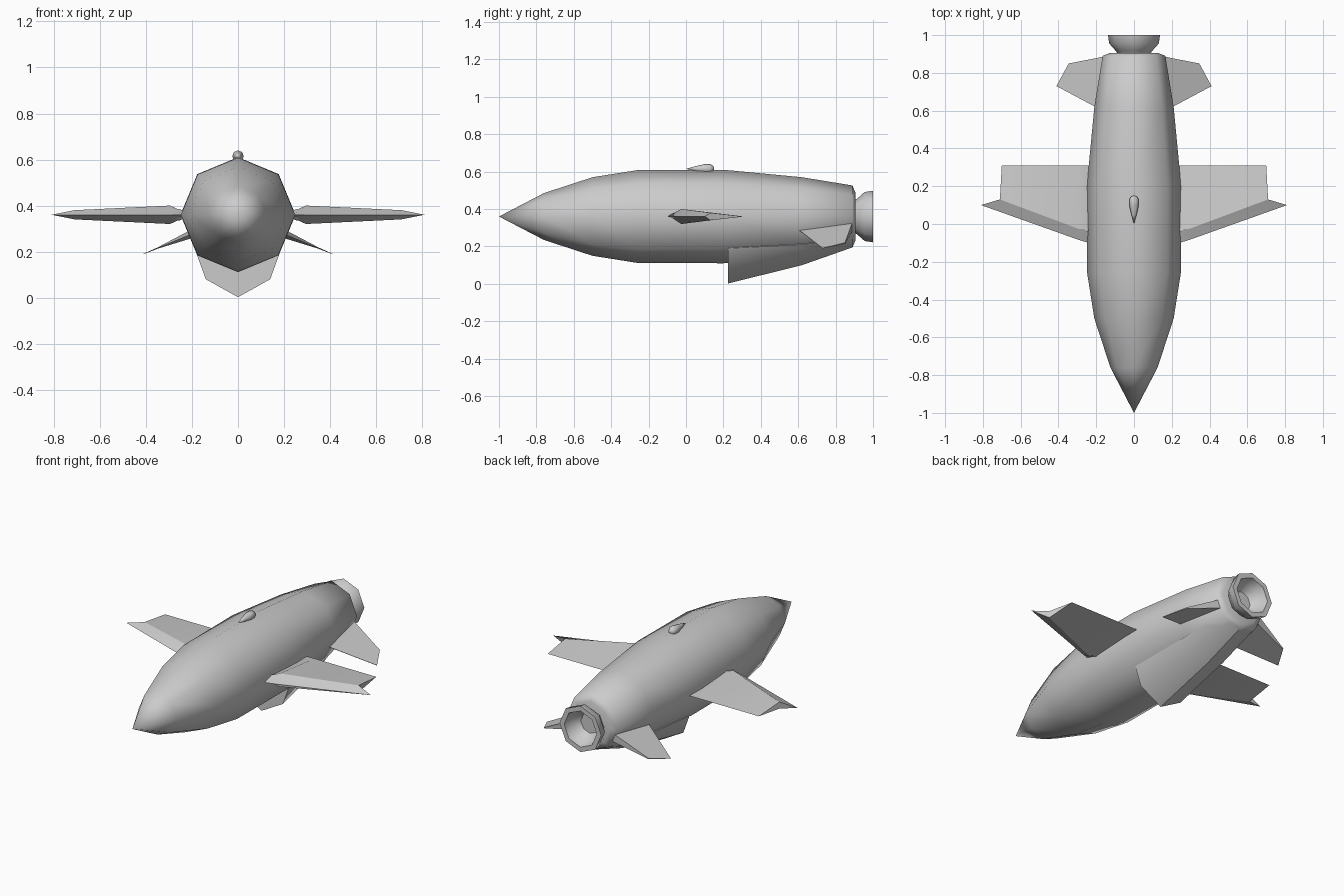
import bpy, bmesh
from math import sin, cos, pi, radians
from mathutils import Vector

cube = bpy.data.objects.get("Cube")
if cube:
    bpy.data.objects.remove(cube, do_unlink=True)

grey = bpy.data.materials.new("plain_grey")
grey.use_nodes = True
grey.diffuse_color = (0.6, 0.6, 0.6, 1)
grey.node_tree.nodes["Principled BSDF"].inputs["Base Color"].default_value = (0.6, 0.6, 0.6, 1)

AXIS_Z = 0.36


def finish(name, bm, angle):
    """Turn a bmesh into a shaded object."""
    bmesh.ops.remove_doubles(bm, verts=bm.verts, dist=0.0002)
    bmesh.ops.recalc_face_normals(bm, faces=bm.faces)
    mesh = bpy.data.meshes.new(name)
    bm.to_mesh(mesh)
    bm.free()
    mesh.materials.append(grey)
    obj = bpy.data.objects.new(name, mesh)
    bpy.context.collection.objects.link(obj)
    bpy.ops.object.select_all(action="DESELECT")
    obj.select_set(True)
    bpy.context.view_layer.objects.active = obj
    bpy.ops.object.shade_smooth_by_angle(angle=radians(angle))
    return obj


def loft(name, rings, angle, closed=True):
    """Skin a list of equal point rings and cap both ends."""
    bm = bmesh.new()
    rows = [[bm.verts.new(p) for p in ring] for ring in rings]
    n = len(rows[0])
    for a, b in zip(rows, rows[1:]):
        for i in range(n):
            j = (i + 1) % n
            bm.faces.new((a[i], a[j], b[j], b[i]))
    if closed:
        bm.faces.new(rows[0])
        bm.faces.new(rows[-1])
    return finish(name, bm, angle)


def lathe(name, profile, z, angle, sides=8, x=0):
    """Revolve (y, radius) points about a lengthwise axis."""
    rings = [[(x + r * sin(2 * pi * i / sides), y, z + r * cos(2 * pi * i / sides))
              for i in range(sides)] for y, r in profile]
    return loft(name, rings, angle, closed=False)


# Fuselage with a pointed nose and a stepped tail
lathe("fuselage", [(-1, 0), (-0.76, 0.125), (-0.5, 0.21), (-0.26, 0.248), (0.2, 0.25),
                   (0.62, 0.21), (0.89, 0.166), (0.905, 0.13), (0.905, 0)], AXIS_Z, 60)

# Hollow engine nozzle
lathe("engine_nozzle", [(0.9, 0.085), (0.92, 0.1), (0.955, 0.131), (1, 0.138), (1, 0.108),
                        (0.95, 0.095), (0.91, 0.06), (0.91, 0)], AXIS_Z, 50)

# Teardrop on the spine
lathe("spine_teardrop", [(0, 0), (0.05, 0.014), (0.1, 0.025), (0.13, 0.025),
                         (0.146, 0.015), (0.15, 0)], 0.615, 60)

for side, label in ((1, "left"), (-1, "right")):
    # Main wing: a diamond section from leading edge to trailing edge
    def section(lead, ridge, trail, thick):
        pts = (lead + (0,), ridge + (thick,), trail + (0,), ridge + (-thick,))
        return [(side * x, y, AXIS_Z + z) for x, y, z in pts]
    loft(label + "_wing", [
        section((0.24, -0.1), (0.24, -0.03), (0.24, 0.31), 0.015),
        section((0.29, -0.085), (0.295, -0.025), (0.29, 0.31), 0.04),
        section((0.81, 0.1), (0.71, 0.13), (0.7, 0.31), 0.02)], 25)

    # Small pivot at the wing root
    lathe(label + "_wing_pivot", [(-0.055, 0), (-0.045, 0.018), (-0.03, 0.025),
                                  (-0.015, 0.018), (-0.005, 0)], AXIS_Z, 60, x=side * 0.256)

    # Tail fin: a wedge lying on a slanted radial plane
    tilt = radians(22.5)
    out = Vector((side * cos(tilt), 0, -sin(tilt)))
    up = Vector((side * sin(tilt), 0, cos(tilt)))

    def fin_point(y, r, t):
        return Vector((0, y, AXIS_Z)) + out * r + up * t
    outline = ((0.6, 0.18, 0.001), (0.73, 0.444, 0.001), (0.85, 0.373, 0.003), (0.89, 0.14, 0.025))
    loft(label + "_tail_fin", [[fin_point(y, r, s * t) for y, r, t in outline]
                               for s in (1, -1)], 25)

# Belly fairing tapering back into the fuselage
fairing = []
for y, shoulder, chine, keel in ((0.225, (0.18, 0.19), (0.14, 0.08), 0.002),
                                 (0.62, (0.155, 0.21), (0.11, 0.145), 0.1),
                                 (0.89, (0.115, 0.245), (0.06, 0.22), 0.195)):
    half = [shoulder, chine]
    ring = half + [(0, keel)] + [(-x, z) for x, z in reversed(half)] + [(0, 0.3)]
    fairing.append([(x, y, z) for x, z in ring])
loft("belly_fairing", fairing, 40)
